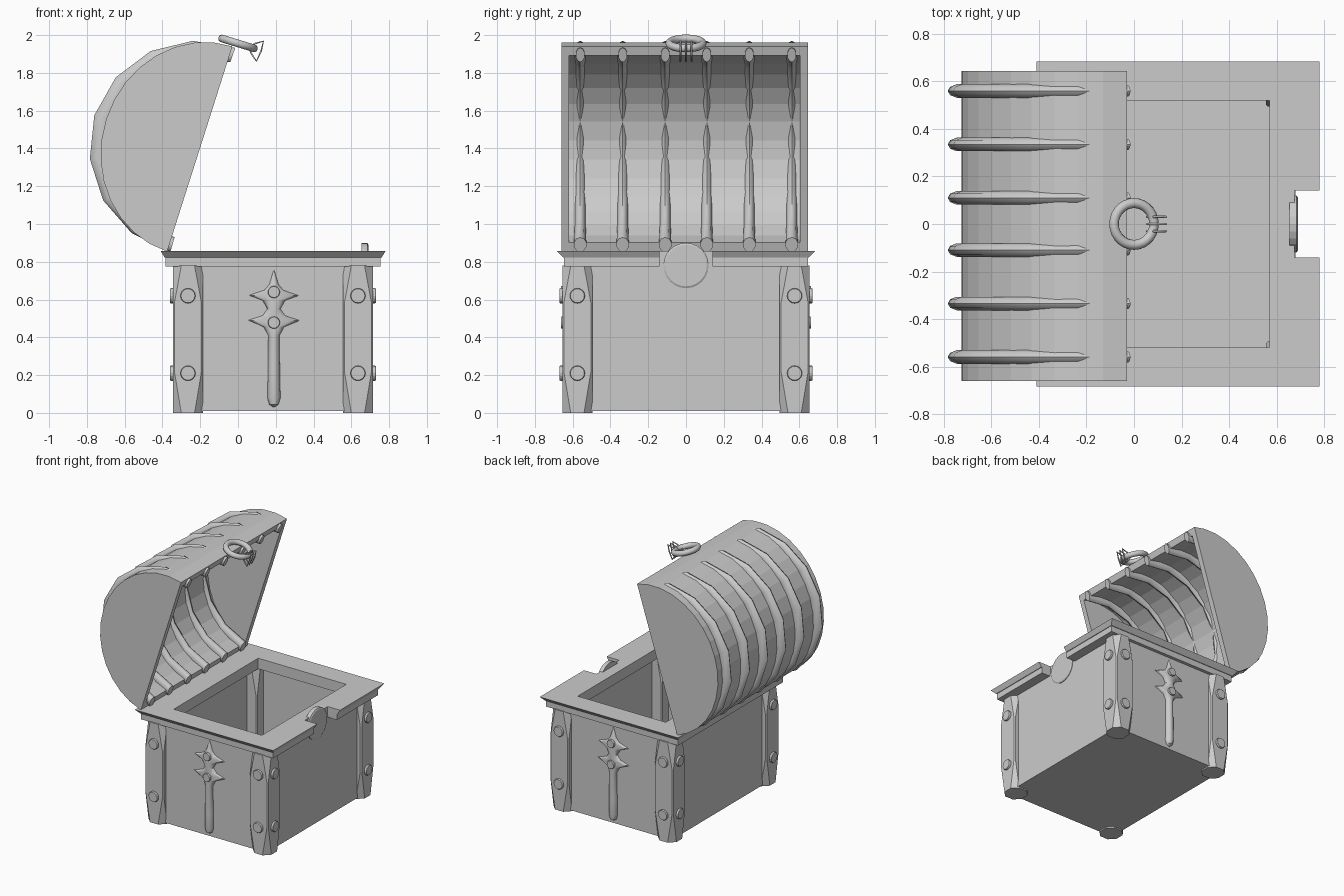
import bpy, bmesh
from math import sin, cos, pi, radians
from mathutils import Matrix, Vector

if "Cube" in bpy.data.objects:
    bpy.data.objects.remove(bpy.data.objects["Cube"])


def make(name, verts, faces, smooth=None):
    me = bpy.data.meshes.new(name)
    me.from_pydata(verts, [], faces)
    bm = bmesh.new()
    bm.from_mesh(me)
    bmesh.ops.recalc_face_normals(bm, faces=bm.faces)
    bm.to_mesh(me)
    bm.free()
    ob = bpy.data.objects.new(name, me)
    bpy.context.collection.objects.link(ob)
    if smooth:
        bpy.ops.object.select_all(action='DESELECT')
        ob.select_set(True)
        bpy.context.view_layer.objects.active = ob
        bpy.ops.object.shade_smooth_by_angle(angle=radians(smooth))
    return ob


def loft(name, rings, caps=True, close=False, smooth=None):
    """Skin a list of equal-length closed rings."""
    n = len(rings[0])
    verts = [p for r in rings for p in r]
    faces = []
    for i in range(len(rings) if close else len(rings) - 1):
        j = (i + 1) % len(rings)
        for k in range(n):
            m = (k + 1) % n
            faces.append((i * n + k, i * n + m, j * n + m, j * n + k))
    if caps:
        faces += [tuple(range(n)), tuple(range(len(verts) - n, len(verts)))]
    return make(name, verts, faces, smooth)


def disc(name, center, axis, r, depth, sides=16):
    rot = Vector(axis).to_track_quat('Z', 'Y').to_matrix()
    rings = []
    for h, rr in ((-depth / 2, r), (depth * 0.35, r), (depth / 2, r * 0.92)):
        rings.append([Vector(center) + rot @ Vector((rr * cos(2 * pi * k / sides),
                      rr * sin(2 * pi * k / sides), h)) for k in range(sides)])
    return loft(name, rings)


# Hollow body
def rect(x0, x1, y, z):
    return [(x0, -y, z), (x1, -y, z), (x1, y, z), (x0, y, z)]


loft("body", [rect(-.31, .68, .62, .01), rect(-.31, .68, .62, .79),
              rect(-.27, .64, .58, .79), rect(-.27, .64, .58, .04)])


# Rim with a lock notch on the right side
def notched(x0, x1, y, z, notch_x=.675):
    n = .14
    return [(x0, -y, z), (x1, -y, z), (x1, -n, z), (notch_x, -n, z),
            (notch_x, n, z), (x1, n, z), (x1, y, z), (x0, y, z)]


def opening(z):
    x = .57
    return [(-.19, -.52, z), (x, -.52, z), (x, -.2, z), (x, -.14, z),
            (x, .14, z), (x, .2, z), (x, .52, z), (-.19, .52, z)]


loft("rim", [notched(-.383, .755, .645, .775), notched(-.383, .755, .645, .822),
             notched(-.388, .76, .65, .822), notched(-.41, .782, .685, .858),
             opening(.858), opening(.775)], caps=False, close=True)

# Corner posts, chamfered towards the ends, with rivets
for sx, px in ((-1, -.265), (1, .635)):
    for sy in (-1, 1):
        py, h = sy * .575, .08
        rings = []
        for z, c in ((0, .045), (.22, .008), (.58, .008), (.78, .045)):
            e = h - c
            rings.append([(px + a, py + b, z) for a, b in
                          ((-e, -h), (e, -h), (h, -e), (h, e),
                           (e, h), (-e, h), (-h, e), (-h, -e))])
        loft("corner_post", rings)
        for z in (.21, .62):
            disc("rivet", (px + sx * .08, py, z), (sx, 0, 0), .04, .03)
            disc("rivet", (px, py + sy * .08, z), (0, sy, 0), .04, .03)

# Dagger-shaped relief on front and back: (height, half width, bulge)
stations = [(.755, .002, .004), (.68, .025, .028), (.65, .05, .034), (.622, .135, .03),
            (.595, .06, .034), (.55, .035, .034), (.515, .06, .034), (.49, .14, .03),
            (.455, .055, .034), (.41, .03, .034), (.2, .032, .036), (.08, .035, .036),
            (.045, .025, .03), (.03, .004, .004)]
for sy in (-1, 1):
    rings = []
    for z, w, b in stations:
        p = 2 if w > .1 else 1
        ring = [(.19 + w * cos(pi * k / 8), sy * (.618 + b * sin(pi * k / 8) ** p), z)
                for k in range(9)]
        rings.append(ring)
    loft("dagger_relief", rings, smooth=40)
    for z in (.64, .478):
        disc("dagger_stud", (.19, sy * .648, z), (0, sy, 0), .032, .03)

# Lock disc
disc("lock_disc", (.672, 0, .78), (1, 0, 0), .12, .036, 24)

# Open lid: half-elliptic shell, tilted about the hinge
C = Vector((-.2025, 0, 1.3975))
U = Vector((.303, 0, .953))
N = Vector((-.953, 0, .303))


def lid_pt(a, d, t, y):
    return C + U * (a * cos(t)) + N * (d * sin(t)) + Vector((0, y, 0))


S = 16
verts, faces = [], []
for a, d, y in ((.57, .52, -.66), (.57, .52, .645), (.52, .475, -.62), (.52, .475, .603)):
    verts += [lid_pt(a, d, pi * k / S, y) for k in range(S + 1)]
M = S + 1
for o in (0, 2 * M):
    faces += [(o + k, o + k + 1, o + M + k + 1, o + M + k) for k in range(S)]
for o in range(4):
    faces.append(tuple(range(o * M, o * M + M)))
faces += [(0, M, 3 * M, 2 * M), (S, M + S, 3 * M + S, 2 * M + S),
          (0, S, 2 * M + S, 2 * M), (M, M + S, 3 * M + S, 3 * M)]
make("lid", verts, faces)

# Six ribs running over the lid
for y in (-.56, -.335, -.11, .11, .335, .56):
    rings = []
    for i in range(9):
        t = -.03 + (pi + .06) * i / 8
        r = .04 + .016 * sin(max(0, min(pi, t)))
        w = .024 if i == 0 else .034 if i == 8 else .03
        rings.append([lid_pt(.527 + r * cos(f), .53 + r * cos(f), t, y + w * sin(f))
                      for f in [2 * pi * k / 10 for k in range(10)]])
    loft("lid_rib", rings, smooth=50)

# Tilted pull ring on the lid edge
tilt = Matrix.Rotation(radians(17), 3, 'Y')
rings = []
for i in range(28):
    a = 2 * pi * i / 28
    rings.append([Vector((0, 0, 1.956)) + tilt @ Vector((
        (.088 + .021 * cos(f)) * cos(a), (.088 + .021 * cos(f)) * sin(a), .021 * sin(f)))
        for f in [2 * pi * k / 10 for k in range(10)]])
loft("pull_ring", rings, caps=False, close=True, smooth=60)

# Three thin wire loops around the ring
for y in (-.03, 0, .03):
    cu = bpy.data.curves.new("ring_wire", 'CURVE')
    cu.dimensions = '3D'
    cu.bevel_depth = .005
    cu.bevel_resolution = 1
    sp = cu.splines.new('POLY')
    pts = [(.055, 1.935), (.075, 1.895), (.098, 1.862), (.122, 1.915), (.135, 1.968), (.09, 1.955)]
    sp.points.add(len(pts) - 1)
    for p, (x, z) in zip(sp.points, pts):
        p.co = (x, y, z, 1)
    sp.use_cyclic_u = True
    bpy.context.collection.objects.link(bpy.data.objects.new("ring_wire", cu))
